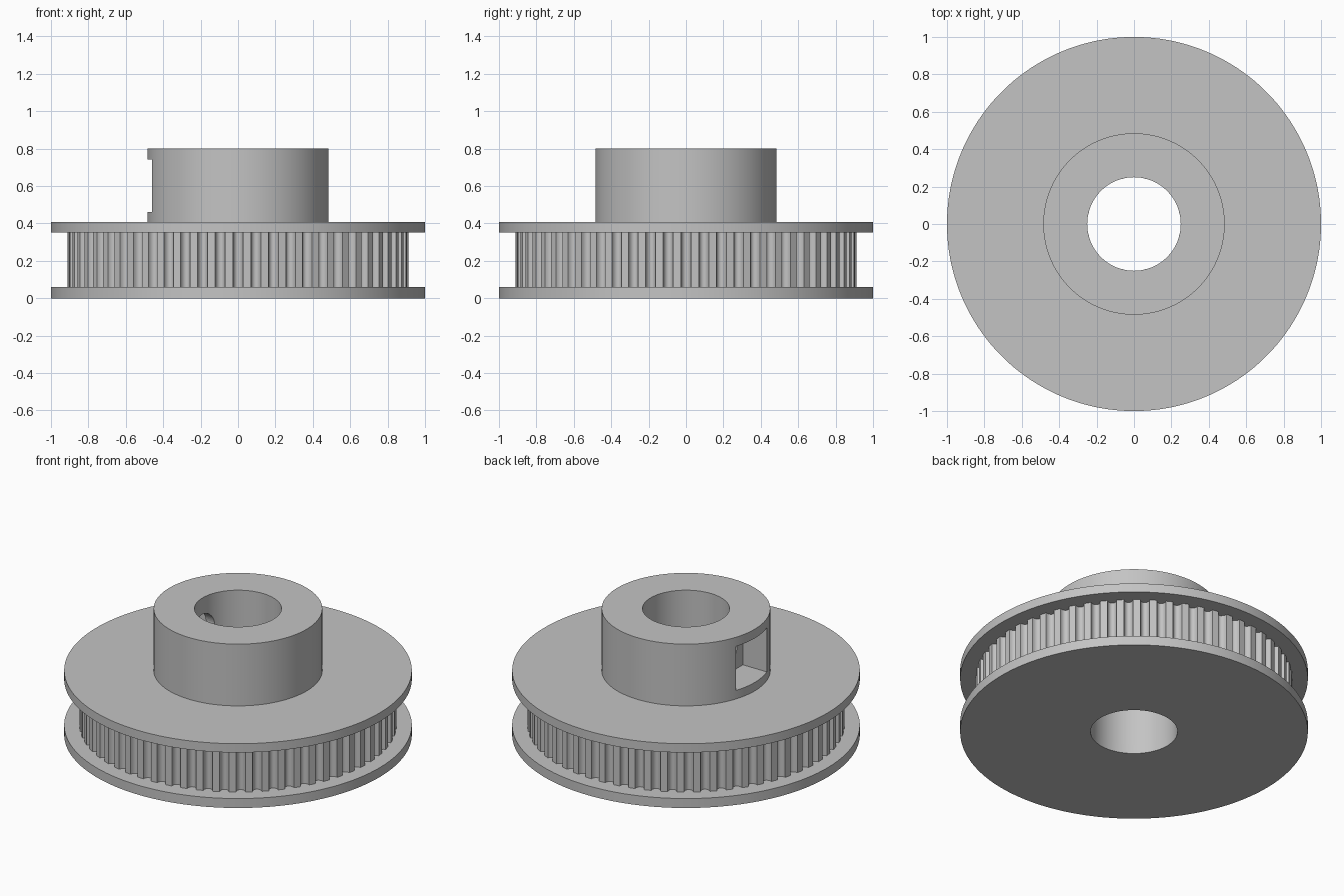
import bpy, bmesh, math

if "Cube" in bpy.data.objects:
    bpy.data.objects.remove(bpy.data.objects["Cube"])

BORE = 0.25
TEETH = 60

metal = bpy.data.materials.new("grey metal")
metal.use_nodes = True
grey = (0.55, 0.55, 0.55, 1)
metal.diffuse_color = grey
metal.node_tree.nodes["Principled BSDF"].inputs["Base Color"].default_value = grey


def circle(radius, steps=180):
    return [(radius * math.cos(math.tau * i / steps),
             radius * math.sin(math.tau * i / steps)) for i in range(steps)]


def toothed_outline(radius, half_width, depth, steps=8):
    """Circle with a rounded groove cut at every pitch."""
    points = []
    for t in range(TEETH):
        pitch_angle = math.tau * t / TEETH
        for i in range(steps + 1):
            a = math.pi * i / steps
            r = radius - depth * math.sin(a)
            angle = pitch_angle - half_width * math.cos(a) / radius
            points.append((r * math.cos(angle), r * math.sin(angle)))
    return points


def shade(obj):
    bpy.ops.object.select_all(action="DESELECT")
    obj.select_set(True)
    bpy.context.view_layer.objects.active = obj
    bpy.ops.object.shade_smooth_by_angle(angle=math.radians(30))


def bored_solid(name, outline, z0, z1):
    """Extrude an outline from z0 to z1 with the shaft bore through it."""
    bm = bmesh.new()
    inner = []
    for x, y in outline:
        k = BORE / math.hypot(x, y)
        inner.append((x * k, y * k))
    loops = [[bm.verts.new((x, y, z)) for x, y in pts]
             for pts, z in ((outline, z0), (outline, z1), (inner, z1), (inner, z0))]
    n = len(outline)
    for a, b in zip(loops, loops[1:] + loops[:1]):
        for i in range(n):
            j = (i + 1) % n
            bm.faces.new((a[i], a[j], b[j], b[i]))
    bmesh.ops.recalc_face_normals(bm, faces=bm.faces)
    mesh = bpy.data.meshes.new(name)
    bm.to_mesh(mesh)
    bm.free()
    mesh.materials.append(metal)
    obj = bpy.data.objects.new(name, mesh)
    bpy.context.collection.objects.link(obj)
    shade(obj)
    return obj


def cut(obj, cutter):
    """Subtract the cutter from the object, then discard it."""
    cutter.hide_render = True
    cutter.data.materials.append(metal)
    mod = obj.modifiers.new("cut", "BOOLEAN")
    mod.operation = "DIFFERENCE"
    mod.solver = "EXACT"
    mod.object = cutter
    bpy.context.view_layer.objects.active = obj
    bpy.ops.object.modifier_apply(modifier=mod.name)
    bpy.data.objects.remove(cutter)


# Belt track between two flanges
bored_solid("lower_flange", circle(1.0), 0, 0.06)
bored_solid("toothed_ring", toothed_outline(0.912, 0.027, 0.034), 0.06, 0.352)
bored_solid("upper_flange", circle(1.0), 0.352, 0.408)

# Hub
hub = bored_solid("hub", circle(0.485), 0.408, 0.8)

# Nut pocket in the side of the hub
bpy.ops.mesh.primitive_cube_add(size=1, location=(-0.492, 0, 0.602))
pocket = bpy.context.object
pocket.scale = (0.4, 0.308, 0.28)
cut(hub, pocket)

# Set screw hole from the pocket into the bore
bpy.ops.mesh.primitive_cylinder_add(vertices=48, radius=0.095, depth=0.3,
                                    location=(-0.2, 0, 0.602),
                                    rotation=(0, math.pi / 2, 0))
cut(hub, bpy.context.object)
shade(hub)
